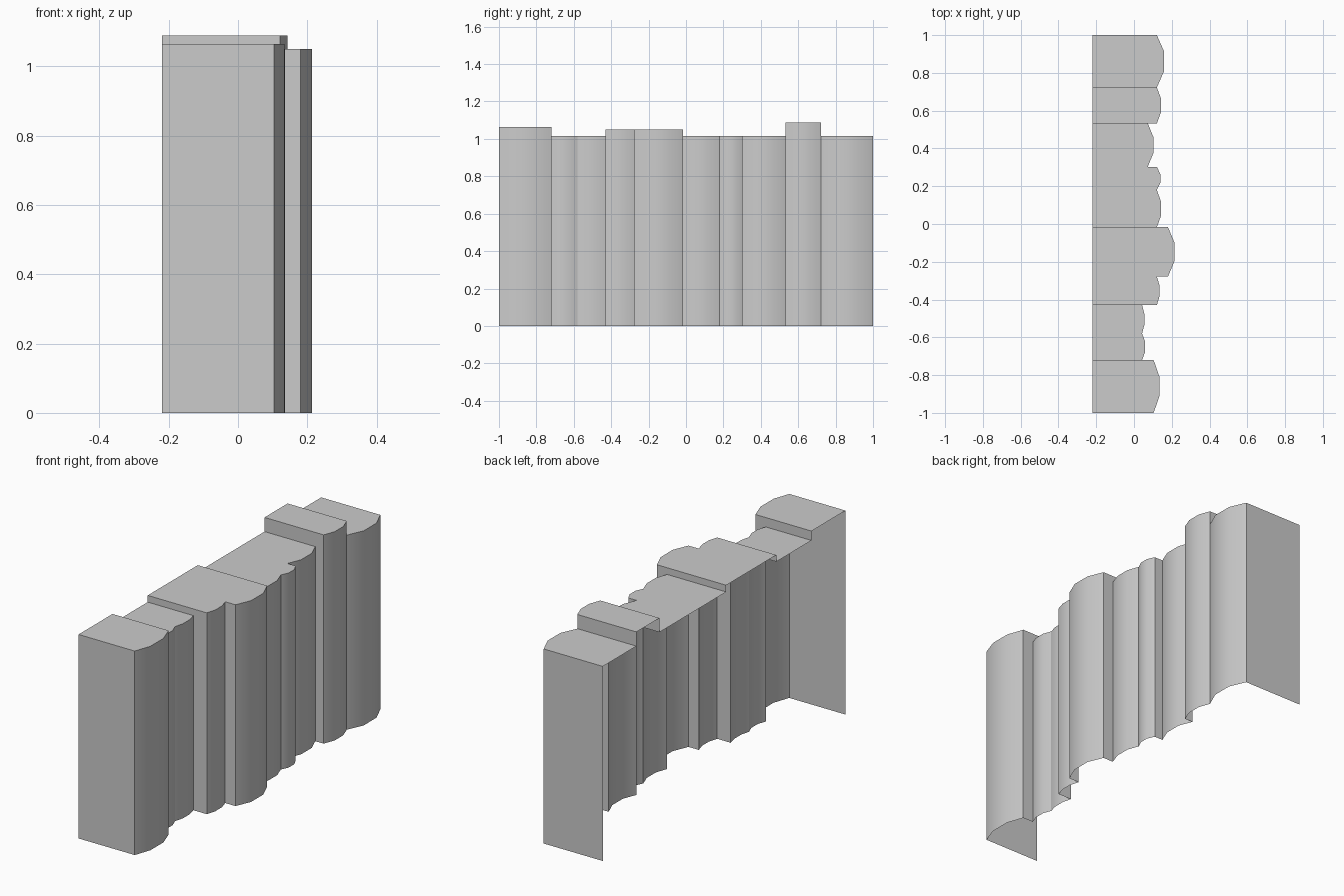
import bpy, bmesh, math

if "Cube" in bpy.data.objects:
    bpy.data.objects.remove(bpy.data.objects["Cube"])

BACK = -0.22  # plane of the open back of the row

# end y of each book, x of spine edge, x of spine crown, height
START = -1.0
BOOKS = [
    (-0.72, 0.104, 0.134, 1.064),
    (-0.58, 0.043, 0.059, 1.015),
    (-0.43, 0.043, 0.055, 1.015),
    (-0.278, 0.121, 0.135, 1.05),
    (-0.017, 0.18, 0.214, 1.05),
    (0.18, 0.121, 0.143, 1.015),
    (0.303, 0.121, 0.139, 1.015),
    (0.533, 0.073, 0.102, 1.015),
    (0.723, 0.121, 0.143, 1.089),
    (1.0, 0.121, 0.159, 1.015),
]
NOTHING = (0, BACK, BACK, 0.0)


def add_face(bm, pts):
    bm.faces.new([bm.verts.new(p) for p in pts])


def add_side(bm, y, book, other, flip):
    """Only the part of a cover that sticks out past the neighbouring book."""
    x, h, ox, oh = book[1], book[3], other[1], other[3]
    rects = []
    if h > oh:
        rects.append((BACK, x, oh, h))
    if x > ox and min(h, oh) > 0:
        rects.append((ox, x, 0, min(h, oh)))
    for xa, xb, za, zb in rects:
        pts = [(xa, y, za), (xb, y, za), (xb, y, zb), (xa, y, zb)]
        add_face(bm, pts[::-1] if flip else pts)


def make_book(i, y0, book, before, after):
    y1, edge, crown, h = book
    w = y1 - y0
    spine = [(edge, y0), (crown, y0 + 0.31 * w), (crown, y0 + 0.69 * w), (edge, y1)]
    bm = bmesh.new()
    # rounded spine
    for (xa, ya), (xb, yb) in zip(spine, spine[1:]):
        add_face(bm, [(xa, ya, 0), (xb, yb, 0), (xb, yb, h), (xa, ya, h)])
    # top, then exposed covers; back and bottom stay open
    add_face(bm, [(x, y, h) for x, y in [(BACK, y0)] + spine + [(BACK, y1)]])
    add_side(bm, y0, book, before, False)
    add_side(bm, y1, book, after, True)
    bmesh.ops.remove_doubles(bm, verts=bm.verts, dist=1e-5)
    name = f"book_{i + 1}"
    me = bpy.data.meshes.new(name)
    bm.to_mesh(me)
    bm.free()
    ob = bpy.data.objects.new(name, me)
    bpy.context.collection.objects.link(ob)
    ob.select_set(True)
    bpy.context.view_layer.objects.active = ob


# row of books
y = START
for i, b in enumerate(BOOKS):
    before = BOOKS[i - 1] if i else NOTHING
    after = BOOKS[i + 1] if i + 1 < len(BOOKS) else NOTHING
    make_book(i, y, b, before, after)
    y = b[0]

bpy.ops.object.shade_smooth_by_angle(angle=math.radians(32))
